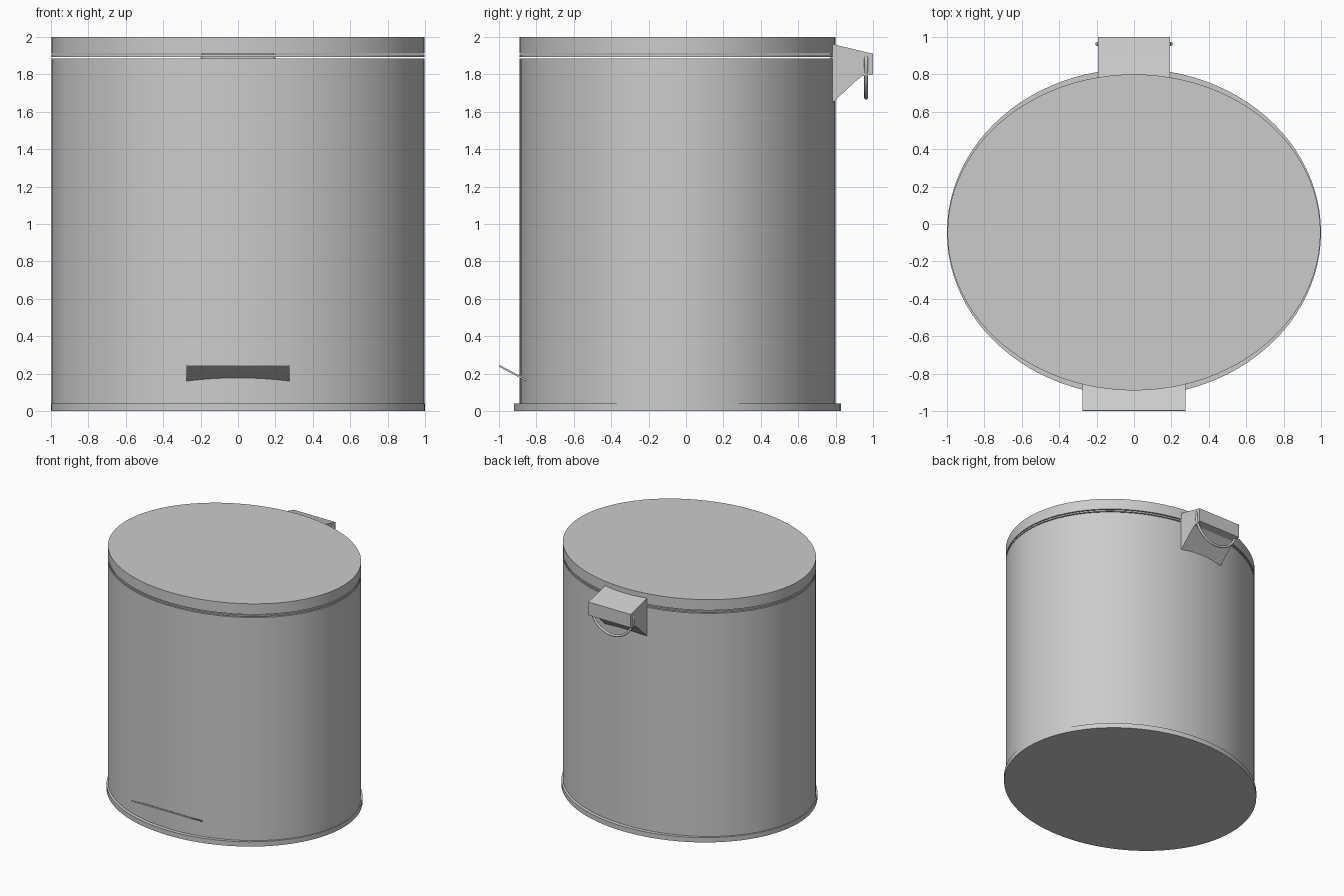
import bpy, bmesh, math
from math import radians, pi, cos, sin
from mathutils import Vector

if "Cube" in bpy.data.objects:
    bpy.data.objects.remove(bpy.data.objects["Cube"])

CY = -0.045  # centre of the oval body


def finish(obj, angle=30):
    bpy.ops.object.select_all(action='DESELECT')
    obj.select_set(True)
    bpy.context.view_layer.objects.active = obj
    bpy.ops.object.shade_smooth_by_angle(angle=radians(angle))
    return obj


def oval(name, rx, ry, z0, z1):
    bpy.ops.mesh.primitive_cylinder_add(vertices=96, radius=1, depth=1,
                                        location=(0, CY, (z0 + z1) / 2))
    obj = bpy.context.object
    obj.name = name
    obj.scale = (rx, ry, z1 - z0)
    bpy.ops.object.transform_apply(location=True, rotation=False, scale=True)
    return finish(obj)


def extrude_profile(name, profile, half_width):
    """Extrude a (y, z) side profile symmetrically along x."""
    bm = bmesh.new()
    face = bm.faces.new([bm.verts.new((-half_width, y, z)) for y, z in profile])
    ext = bmesh.ops.extrude_face_region(bm, geom=[face])
    moved = [v for v in ext['geom'] if isinstance(v, bmesh.types.BMVert)]
    bmesh.ops.translate(bm, vec=(2 * half_width, 0, 0), verts=moved)
    bmesh.ops.recalc_face_normals(bm, faces=bm.faces)
    mesh = bpy.data.meshes.new(name)
    bm.to_mesh(mesh)
    bm.free()
    obj = bpy.data.objects.new(name, mesh)
    bpy.context.collection.objects.link(obj)
    return finish(obj)


# Bin shell: foot, body, seal and lid separated by narrow gaps
oval("base", 1.0, 0.875, 0.0, 0.04)
oval("body", 0.997, 0.844, 0.04, 1.886)
oval("rim_seal", 0.997, 0.844, 1.893, 1.905)
oval("lid", 0.997, 0.845, 1.912, 2.0)

# Rear hinge housing
extrude_profile("hinge_housing",
                [(0.77, 1.966), (0.80, 1.958), (1.0, 1.91), (1.0, 1.80),
                 (0.94, 1.79), (0.90, 1.757), (0.80, 1.663), (0.77, 1.635)], 0.193)

# Foot pedal, sloping up and away from the body
extrude_profile("pedal",
                [(-1.0, 0.237), (-0.997, 0.246), (-0.84, 0.163), (-0.845, 0.154)], 0.275)

# Wire carry handle hanging from the hinge housing
points = [(-0.185, 0.963, 1.893)]
points += [(-0.198 * cos(pi * i / 24), 0.963, 1.875 - 0.2 * sin(pi * i / 24)) for i in range(25)]
points += [(0.185, 0.963, 1.893)]
curve = bpy.data.curves.new("carry_handle", 'CURVE')
curve.dimensions = '3D'
curve.bevel_depth = 0.01
curve.bevel_resolution = 3
curve.use_fill_caps = True
spline = curve.splines.new('POLY')
spline.points.add(len(points) - 1)
for p, co in zip(spline.points, points):
    p.co = (*co, 1)
handle = bpy.data.objects.new("carry_handle", curve)
bpy.context.collection.objects.link(handle)
